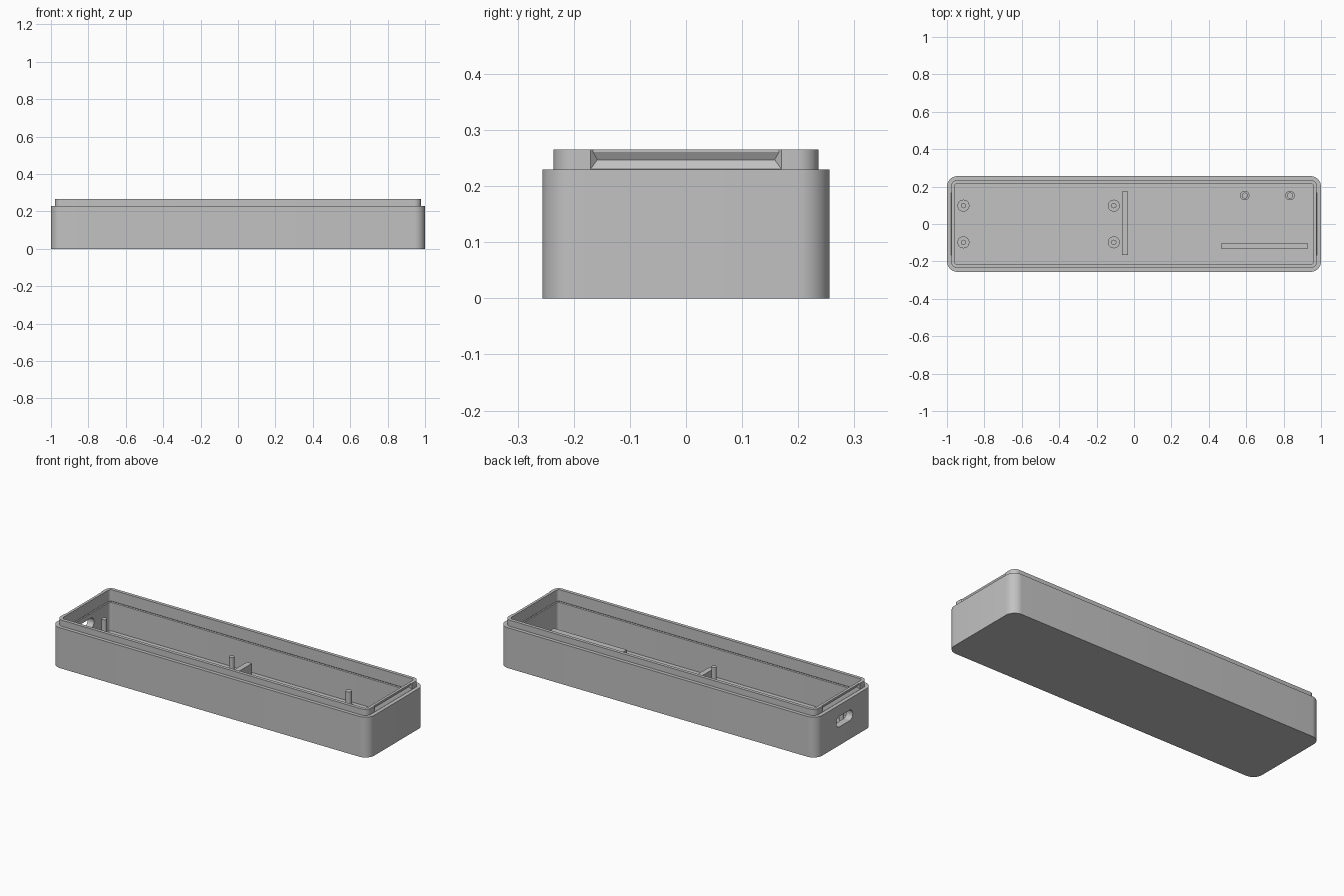
import bpy, bmesh, math

cube = bpy.data.objects.get("Cube")
if cube:
    bpy.data.objects.remove(cube, do_unlink=True)

grey = bpy.data.materials.new("plastic_grey")
grey.use_nodes = True
colour = (0.54, 0.54, 0.54, 1)
grey.diffuse_color = colour
grey.node_tree.nodes["Principled BSDF"].inputs["Base Color"].default_value = colour


def finish(bm, name):
    bmesh.ops.recalc_face_normals(bm, faces=bm.faces)
    mesh = bpy.data.meshes.new(name)
    bm.to_mesh(mesh)
    bm.free()
    mesh.materials.append(grey)
    obj = bpy.data.objects.new(name, mesh)
    bpy.context.collection.objects.link(obj)
    return obj


def smooth(obj):
    bpy.ops.object.select_all(action='DESELECT')
    obj.select_set(True)
    bpy.context.view_layer.objects.active = obj
    bpy.ops.object.shade_smooth_by_angle(angle=math.radians(30))


def rounded_loop(hx, hy, r, steps=10):
    # counter-clockwise rounded rectangle
    pts = []
    for k, (sx, sy) in enumerate([(1, 1), (-1, 1), (-1, -1), (1, -1)]):
        for i in range(steps + 1):
            a = math.pi / 2 * (k + i / steps)
            pts.append((sx * (hx - r) + r * math.cos(a), sy * (hy - r) + r * math.sin(a)))
    return pts


def stack(name, sections):
    # skin a series of (half x, half y, radius, z) sections, capped at both ends
    bm = bmesh.new()
    loops = [[bm.verts.new((x, y, z)) for x, y in rounded_loop(hx, hy, r)]
             for hx, hy, r, z in sections]
    for a, b in zip(loops, loops[1:]):
        for i in range(len(a)):
            j = (i + 1) % len(a)
            bm.faces.new((a[i], a[j], b[j], b[i]))
    bm.faces.new(loops[0][::-1])
    bm.faces.new(loops[-1])
    return finish(bm, name)


def cut(target, cutter):
    cutter.hide_render = True
    cutter.hide_viewport = True
    mod = target.modifiers.new("cut", 'BOOLEAN')
    mod.object = cutter
    mod.operation = 'DIFFERENCE'
    mod.solver = 'EXACT'


def box(name, x0, x1, y0, y1, z0, z1):
    bm = bmesh.new()
    bmesh.ops.create_cube(bm, size=1)
    for v in bm.verts:
        v.co = (x1 if v.co.x > 0 else x0, y1 if v.co.y > 0 else y0, z1 if v.co.z > 0 else z0)
    return finish(bm, name)


def post(name, x, y, r, z0, z1):
    bm = bmesh.new()
    bmesh.ops.create_cone(bm, cap_ends=True, segments=24, radius1=r, radius2=r, depth=z1 - z0)
    bmesh.ops.translate(bm, verts=bm.verts, vec=(x, y, (z0 + z1) / 2))
    smooth(finish(bm, name))


# Open tray: outer wall, stepped rim, inner wall with a fine groove, floor
FLOOR = 0.03
tray = stack("tray", [
    (1.0, 0.256, 0.056, 0), (1.0, 0.256, 0.056, 0.23),
    (0.979, 0.236, 0.036, 0.23), (0.979, 0.236, 0.036, 0.265),
    (0.96, 0.217, 0.017, 0.265), (0.96, 0.217, 0.017, 0.2),
    (0.964, 0.221, 0.021, 0.196), (0.96, 0.217, 0.017, 0.192),
    (0.96, 0.217, 0.017, FLOOR)])

# Snap grooves across both ends of the rim, open at the top, with slanted ends
GROOVE = [(0.979, 0.2305), (0.967, 0.247), (0.975, 0.261), (0.975, 0.27)]
for side, label in ((1, "left"), (-1, "right")):
    bm = bmesh.new()
    deep = [[bm.verts.new((side * x, s * (x - 0.809), z)) for x, z in GROOVE] for s in (-1, 1)]
    face = [[bm.verts.new((side * 0.985, s * 0.176, z)) for z in (0.2305, 0.27)] for s in (-1, 1)]
    for i in range(3):
        bm.faces.new((deep[0][i], deep[0][i + 1], deep[1][i + 1], deep[1][i]))
    bm.faces.new((face[0][0], face[0][1], face[1][1], face[1][0]))
    bm.faces.new((deep[0][0], deep[1][0], face[1][0], face[0][0]))
    bm.faces.new((deep[0][3], deep[1][3], face[1][1], face[0][1]))
    for d, f in zip(deep, face):
        bm.faces.new(d + f[::-1])
    cut(tray, finish(bm, label + "_groove_cutter"))

# Rounded connector slot through one end wall
slot = stack("slot_cutter", [(0.03, 0.074, 0.029, -0.05), (0.03, 0.074, 0.029, 0.05)])
slot.rotation_euler = (0, math.pi / 2, 0)
slot.location = (-0.98, 0, 0.135)
cut(tray, slot)
smooth(tray)

# Board supports: a wide foot with a locating pin
for i, (x, y) in enumerate([(-0.912, 0.098), (-0.912, -0.098), (-0.108, 0.098), (-0.108, -0.098)]):
    post(f"board_foot_{i + 1}", x, y, 0.032, FLOOR - 0.005, 0.065)
    post(f"board_pin_{i + 1}", x, y, 0.014, FLOOR, 0.155)
for i, x in enumerate([0.592, 0.834]):
    post(f"small_foot_{i + 1}", x, 0.152, 0.025, FLOOR - 0.005, 0.045)
    post(f"small_pin_{i + 1}", x, 0.152, 0.016, FLOOR, 0.126)

# Upright ribs on the floor
box("cross_rib", -0.063, -0.033, -0.167, 0.173, FLOOR - 0.005, 0.107)
box("long_rib", 0.467, 0.927, -0.134, -0.102, FLOOR - 0.005, 0.083)
